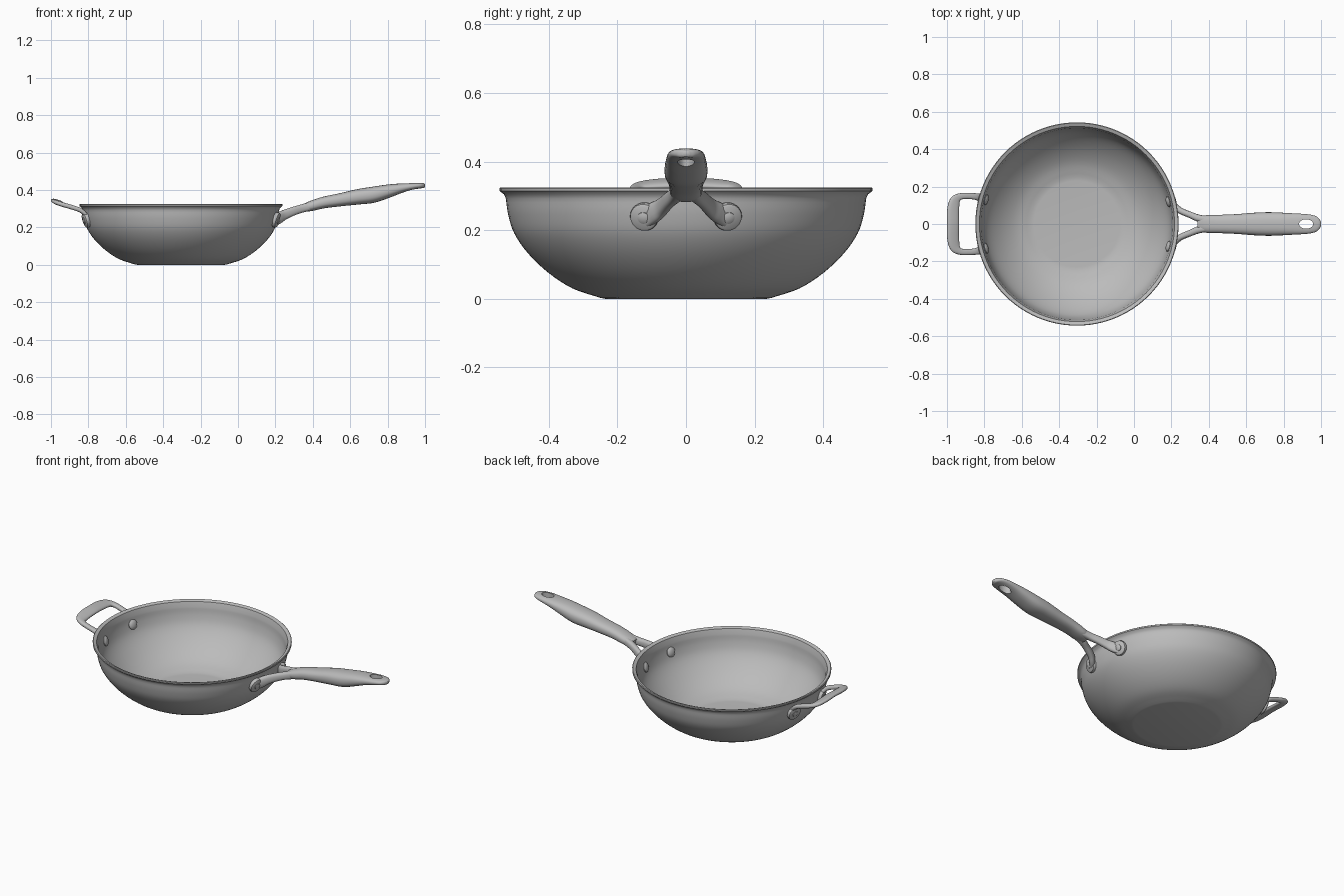
import bpy, bmesh, math
from mathutils import Vector

cube = bpy.data.objects.get("Cube")
if cube:
    bpy.data.objects.remove(cube, do_unlink=True)

STEEL = bpy.data.materials.new("brushed steel grey")
STEEL.use_nodes = True
COLOUR = (0.5, 0.5, 0.5, 1)
STEEL.diffuse_color = COLOUR
STEEL.node_tree.nodes["Principled BSDF"].inputs["Base Color"].default_value = COLOUR

PAN_X = -0.305


def finish(name, bm, angle=40):
    """Turn a bmesh into a smooth shaded, coloured object."""
    bmesh.ops.recalc_face_normals(bm, faces=bm.faces)
    mesh = bpy.data.meshes.new(name)
    bm.to_mesh(mesh)
    bm.free()
    mesh.materials.append(STEEL)
    obj = bpy.data.objects.new(name, mesh)
    bpy.context.collection.objects.link(obj)
    smooth(obj, angle)
    return obj


def smooth(obj, angle=40):
    bpy.ops.object.select_all(action='DESELECT')
    obj.select_set(True)
    bpy.context.view_layer.objects.active = obj
    bpy.ops.object.shade_smooth_by_angle(angle=math.radians(angle))


def lathe(name, profile, steps, angle=40):
    """Spin an (r, z) profile about z."""
    bm = bmesh.new()
    verts = [bm.verts.new((r, 0, z)) for r, z in profile]
    edges = [bm.edges.new(p) for p in zip(verts, verts[1:])]
    bmesh.ops.spin(bm, geom=verts + edges, cent=(0, 0, 0), axis=(0, 0, 1),
                   angle=math.tau, steps=steps)
    bmesh.ops.remove_doubles(bm, verts=bm.verts, dist=1e-5)
    return finish(name, bm, angle)


def spline(points, k=6):
    """Catmull-Rom resampling of points of any dimension."""
    pts = [Vector(p) for p in points]
    pts = [pts[0] * 2 - pts[1]] + pts + [pts[-1] * 2 - pts[-2]]
    out = []
    for a, b, c, d in zip(pts, pts[1:], pts[2:], pts[3:]):
        for i in range(k):
            t = i / k
            out.append(0.5 * (2 * b + (c - a) * t + (2 * a - 5 * b + 4 * c - d) * t * t
                              + (3 * b - a - 3 * c + d) * t ** 3))
    return out + [pts[-2]]


def loft(name, points, up=(0, 0, 1), power=2.5, sides=24):
    """Sweep a rounded section along (x, y, z, half width, half thickness) points."""
    rows = spline(points)
    up = Vector(up).normalized()
    bm = bmesh.new()
    rings = []
    for i, row in enumerate(rows):
        tangent = (rows[min(i + 1, len(rows) - 1)] - rows[max(i - 1, 0)])
        tangent = Vector(tangent[:3]).normalized()
        side = tangent.cross(up).normalized()
        top = side.cross(tangent)
        ring = []
        for j in range(sides):
            c, s = math.cos(math.tau * j / sides), math.sin(math.tau * j / sides)
            u = math.copysign(abs(c) ** (2 / power), c) * row[3]
            v = math.copysign(abs(s) ** (2 / power), s) * row[4]
            ring.append(bm.verts.new(Vector(row[:3]) + side * u + top * v))
        rings.append(ring)
    for a, b in zip(rings, rings[1:]):
        for j in range(sides):
            bm.faces.new((a[j], a[j - 1], b[j - 1], b[j]))
    bm.faces.new(rings[0])
    bm.faces.new(rings[-1])
    return finish(name, bm, 50)


# Pan bowl: outside from the base up, over the flared rim, back down inside
outer = spline([(0.25, 0.003), (0.33, 0.03), (0.40, 0.075), (0.46, 0.132),
                (0.50, 0.19), (0.518, 0.245), (0.525, 0.292)], 4)
inner = spline([(0.513, 0.29), (0.506, 0.245), (0.488, 0.193), (0.45, 0.14),
                (0.392, 0.085), (0.325, 0.042), (0.25, 0.016)], 4)
profile = ([(0, 0), (0.235, 0)] + [tuple(p) for p in outer]
           + [(0.530, 0.304), (0.543, 0.314), (0.5435, 0.322), (0.540, 0.325), (0.522, 0.318)]
           + [tuple(p) for p in inner] + [(0.23, 0.014), (0, 0.014)])
lathe("pan_bowl", profile, 96).location.x = PAN_X

# Long handle grip
grip = loft("handle_grip", [
    (0.345, 0, 0.301, 0.036, 0.020), (0.39, 0, 0.314, 0.047, 0.027),
    (0.46, 0, 0.333, 0.049, 0.031), (0.55, 0, 0.348, 0.053, 0.035),
    (0.64, 0, 0.363, 0.060, 0.041), (0.72, 0, 0.374, 0.063, 0.043),
    (0.80, 0, 0.393, 0.060, 0.036), (0.87, 0, 0.409, 0.056, 0.026),
    (0.93, 0, 0.419, 0.052, 0.019), (0.97, 0, 0.423, 0.043, 0.015),
    (0.99, 0, 0.423, 0.028, 0.013), (1.0, 0, 0.423, 0.010, 0.008)])

# Hanging hole through the end of the grip
cutter = lathe("hole_cutter", [(0, -0.1), (1, -0.1), (1, 0.1), (0, 0.1)], 32)
cutter.scale = (0.038, 0.025, 1)
cutter.location = (0.92, 0, 0.42)
cutter.hide_render = True
cut = grip.modifiers.new("hanging_hole", 'BOOLEAN')
cut.object = cutter
cut.solver = 'EXACT'
bpy.context.view_layer.objects.active = grip
bpy.ops.object.modifier_apply(modifier=cut.name)
bpy.data.objects.remove(cutter, do_unlink=True)
smooth(grip, 50)

# Forked arms joining the grip to the bowl
for side, s in (("left", 1), ("right", -1)):
    loft("handle_fork_" + ("back" if s > 0 else "front"), [
        (0.42, s * 0.020, 0.321, 0.018, 0.024), (0.35, s * 0.030, 0.303, 0.019, 0.022),
        (0.30, s * 0.049, 0.288, 0.017, 0.023), (0.25, s * 0.070, 0.268, 0.017, 0.026),
        (0.222, s * 0.092, 0.252, 0.017, 0.030), (0.200, s * 0.118, 0.240, 0.013, 0.032)])

# Helper handle loop
half = [(-0.797, 0.128, 0.238, 0.030, 0.010), (-0.817, 0.137, 0.268, 0.024, 0.011),
        (-0.842, 0.146, 0.291, 0.018, 0.012), (-0.89, 0.150, 0.308, 0.016, 0.012),
        (-0.932, 0.146, 0.320, 0.018, 0.012), (-0.957, 0.124, 0.328, 0.028, 0.012),
        (-0.967, 0.075, 0.334, 0.033, 0.012)]
loft("helper_handle", half + [(-0.967, 0, 0.337, 0.033, 0.012)]
     + [(x, -y, z, w, h) for x, y, z, w, h in reversed(half)], up=(0.3, 0, 0.95))


# Mounting pads and rivets around the wall
def mount(name, shape, radius, y, z, end, inward=False):
    obj = lathe(name, shape, 32, 35)
    x = end * math.sqrt(radius ** 2 - y ** 2)
    normal = Vector((x / radius, y / radius, -0.3)).normalized()
    obj.location = (PAN_X + x, y, z)
    obj.rotation_euler = (-normal if inward else normal).to_track_quat('Z', 'Y').to_euler()


PAD = [(0, -0.006), (0.040, -0.006), (0.042, 0.008), (0.040, 0.015), (0.034, 0.019), (0, 0.019)]
RIVET = [(0, 0.015), (0.018, 0.015), (0.017, 0.022), (0.010, 0.025), (0, 0.026)]
HEAD = [(0, -0.004), (0.029, -0.004), (0.028, 0.004), (0.021, 0.010), (0.011, 0.013), (0, 0.014)]
for end, label, y in ((1, "handle", 0.120), (-1, "helper", 0.130)):
    for s, where in ((1, "back"), (-1, "front")):
        mount(f"{label}_pad_{where}", PAD, 0.517, s * y, 0.241, end)
        mount(f"{label}_rivet_{where}", RIVET, 0.517, s * y, 0.241, end)
        mount(f"{label}_inner_rivet_{where}", HEAD, 0.505, s * y, 0.243, end, True)
